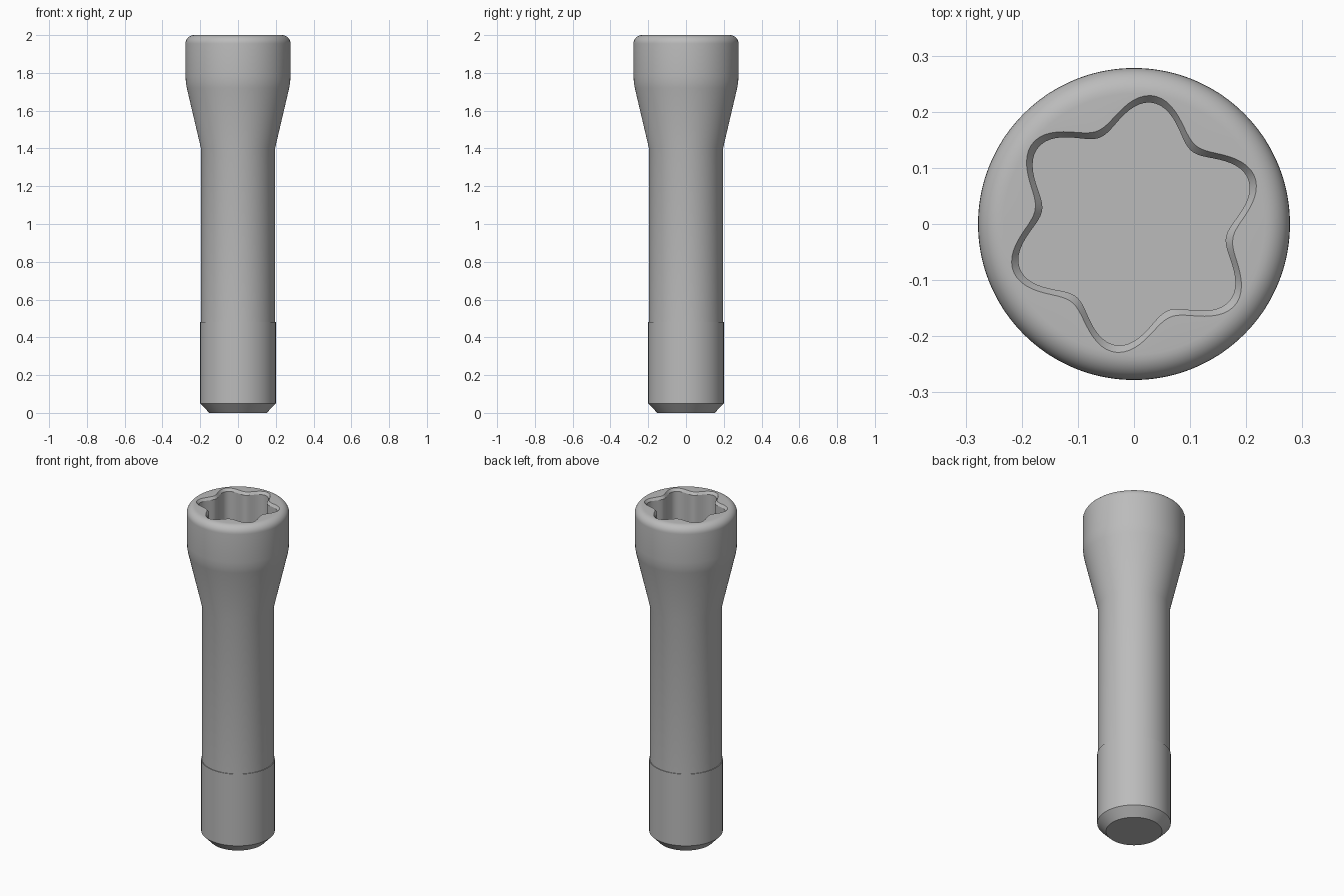
import bpy, bmesh
from math import sin, cos, pi, radians

cube = bpy.data.objects.get("Cube")
if cube:
    bpy.data.objects.remove(cube)

SEG = 144
PHASE = radians(81.5)

steel = bpy.data.materials.new("steel_grey")
steel.use_nodes = True
steel.diffuse_color = (0.5, 0.5, 0.5, 1)
steel.node_tree.nodes["Principled BSDF"].inputs["Base Color"].default_value = (0.5, 0.5, 0.5, 1)


def ring(bm, z, radius, wave=0.0):
    """Closed loop of vertices, optionally waved into six lobes."""
    verts = []
    for i in range(SEG):
        a = 2 * pi * i / SEG
        r = radius + wave * cos(6 * (a - PHASE))
        verts.append(bm.verts.new((r * cos(a), r * sin(a), z)))
    return verts


# Turned outer profile: (radius, height)
profile = [(0.152, 0), (0.2, 0.05), (0.2, 0.48), (0.196, 0.48),
           (0.196, 1.4), (0.271, 1.72), (0.276, 1.75), (0.278, 1.785)]

# Rounded top rim
fillet = 0.045
for k in range(9):
    a = k * pi / 16
    profile.append((0.278 - fillet + fillet * cos(a), 2 - fillet + fillet * sin(a)))

# Six-lobed socket: chamfered mouth, straight wall, flat floor
socket = [(0.2045, 2.0), (0.192, 1.985), (0.192, 1.68)]

bm = bmesh.new()
rings = [ring(bm, z, r) for r, z in profile]
rings += [ring(bm, z, r, 0.0265) for r, z in socket]
for low, high in zip(rings, rings[1:]):
    for i in range(SEG):
        j = (i + 1) % SEG
        bm.faces.new((low[i], low[j], high[j], high[i]))
bm.faces.new(rings[0][::-1])
bm.faces.new(rings[-1])
bmesh.ops.recalc_face_normals(bm, faces=bm.faces)

mesh = bpy.data.meshes.new("socket_bolt")
bm.to_mesh(mesh)
bm.free()
mesh.materials.append(steel)
bolt = bpy.data.objects.new("socket_bolt", mesh)
bpy.context.collection.objects.link(bolt)

# Smooth the turned surfaces, keep machined edges crisp
bpy.ops.object.select_all(action="DESELECT")
bolt.select_set(True)
bpy.context.view_layer.objects.active = bolt
bpy.ops.object.shade_smooth_by_angle(angle=radians(30))
